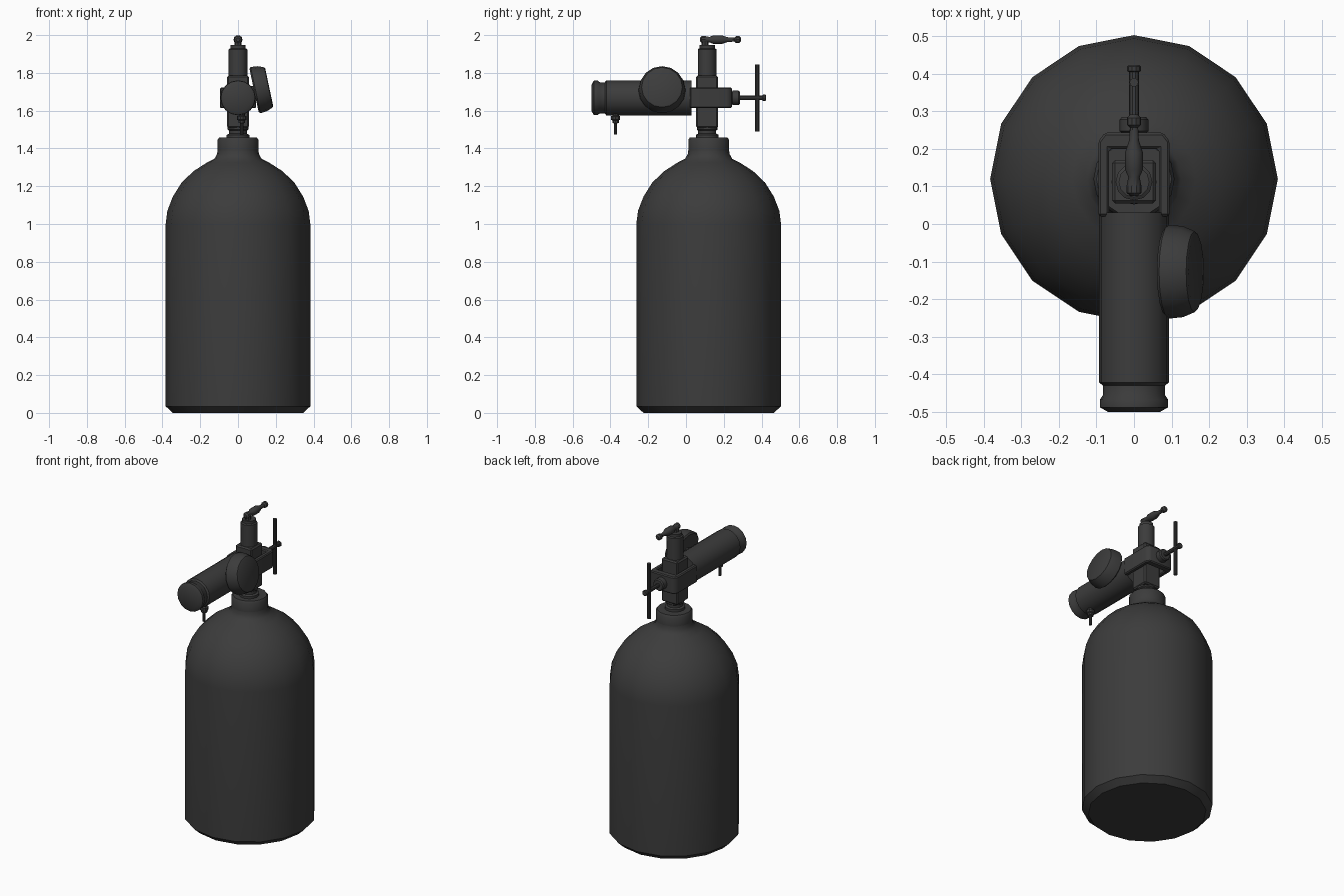
import bpy, bmesh, math
from mathutils import Vector

if "Cube" in bpy.data.objects:
    bpy.data.objects.remove(bpy.data.objects["Cube"])

dark = bpy.data.materials.new("dark_grey")
dark.diffuse_color = (0.045, 0.045, 0.045, 1)
dark.use_nodes = True
dark.node_tree.nodes["Principled BSDF"].inputs["Base Color"].default_value = dark.diffuse_color


def finish(name, bm, angle=35):
    bmesh.ops.remove_doubles(bm, verts=bm.verts, dist=1e-5)
    bmesh.ops.recalc_face_normals(bm, faces=bm.faces)
    me = bpy.data.meshes.new(name)
    bm.to_mesh(me)
    bm.free()
    ob = bpy.data.objects.new(name, me)
    bpy.context.collection.objects.link(ob)
    me.materials.append(dark)
    bpy.ops.object.select_all(action='DESELECT')
    ob.select_set(True)
    bpy.context.view_layer.objects.active = ob
    bpy.ops.object.shade_smooth_by_angle(angle=math.radians(angle))
    return ob


def lathe(name, profile, origin, axis=(0, 0, 1), sides=16, turn=0.0, angle=35):
    """Closed revolved solid from (radius, height) pairs along an axis."""
    bm = bmesh.new()
    q = Vector((0, 0, 1)).rotation_difference(Vector(axis).normalized())
    rings = []
    for r, h in profile:
        ring = []
        for i in range(sides):
            a = 2 * math.pi * (i + turn) / sides
            p = Vector((r * math.cos(a), r * math.sin(a), h))
            ring.append(bm.verts.new(q @ p + Vector(origin)))
        rings.append(ring)
    for a, b in zip(rings, rings[1:]):
        for i in range(sides):
            j = (i + 1) % sides
            bm.faces.new((a[i], a[j], b[j], b[i]))
    bm.faces.new(rings[0][::-1])
    bm.faces.new(rings[-1])
    return finish(name, bm, angle)


def prism(name, outline, z0, z1, bevel=0.0):
    """Vertical extrusion of an xy outline."""
    bm = bmesh.new()
    f = bm.faces.new([bm.verts.new((x, y, z0)) for x, y in outline])
    ext = bmesh.ops.extrude_face_region(bm, geom=[f])
    verts = [v for v in ext["geom"] if isinstance(v, bmesh.types.BMVert)]
    bmesh.ops.translate(bm, verts=verts, vec=(0, 0, z1 - z0))
    if bevel:
        bmesh.ops.recalc_face_normals(bm, faces=bm.faces)
        bmesh.ops.bevel(bm, geom=bm.edges[:], offset=bevel, segments=1, affect='EDGES')
    return finish(name, bm, 30)


AX = (0, 0.12, 0)     # tank axis
VY = 0.112            # valve centre in y
ZC = 1.668            # height of the horizontal regulator axis

# Tank with chamfered foot, domed shoulder and neck
lathe("tank", [(0.345, 0), (0.383, 0.035), (0.383, 1.0), (0.374, 1.07), (0.345, 1.145),
               (0.298, 1.22), (0.235, 1.28), (0.165, 1.325), (0.125, 1.345),
               (0.111, 1.37), (0.108, 1.39)], AX)
lathe("tank_neck", [(0.108, 1.385), (0.108, 1.445), (0.1, 1.457)], AX)

# Valve base, body and upper stem
lathe("valve_collar", [(0.06, 1.45), (0.06, 1.472), (0.048, 1.478), (0.048, 1.495),
                       (0.055, 1.5), (0.055, 1.515)], (0, VY, 0))
s = 0.058
prism("valve_body", [(-s, VY - s), (s, VY - s), (s, VY + s), (-s, VY + s)], 1.508, 1.785, 0.008)
lathe("valve_stem", [(0.049, 1.78), (0.049, 1.925), (0.041, 1.93), (0.041, 1.947)],
      (0, VY, 0), sides=12)

# Lever on top
lathe("lever_post", [(0.018, 1.945), (0.018, 1.975)], (0, 0.1, 0), sides=8)
lathe("lever", [(0.01, 0.075), (0.02, 0.083), (0.02, 0.1), (0.015, 0.125), (0.024, 0.145),
                (0.024, 0.19), (0.013, 0.222), (0.011, 0.257), (0.019, 0.264),
                (0.019, 0.282), (0.01, 0.291)], (0, 0, 1.976), (0, 1, 0), sides=10)

# U-shaped yoke around the valve body
prism("yoke", [(-0.095, 0.02), (-0.095, 0.22), (-0.078, 0.243), (0.078, 0.243),
               (0.095, 0.22), (0.095, 0.02), (0.066, 0.02), (0.066, 0.2),
               (-0.066, 0.2), (-0.066, 0.02)], ZC - 0.055, ZC + 0.055, 0.006)

# Clamping screw with vertical cross bar
lathe("screw_nut", [(0.02, 0.235), (0.038, 0.247), (0.038, 0.278), (0.032, 0.285)],
      (0, 0, ZC), (0, 1, 0), sides=12)
lathe("screw", [(0.013, 0.16), (0.013, 0.405), (0.018, 0.407), (0.018, 0.42), (0.014, 0.424)],
      (0, 0, ZC), (0, 1, 0), sides=10)
lathe("cross_bar", [(0.012, 1.49), (0.012, 1.845)], (0, 0.377, 0), sides=10)

# Regulator barrel and end cap
lathe("regulator_barrel", [(0.083, -0.43), (0.093, -0.422), (0.093, 0.03)],
      (0, 0, ZC), (0, 1, 0))
lathe("regulator_cap", [(0.07, -0.5), (0.091, -0.488), (0.091, -0.468), (0.082, -0.455),
                        (0.082, -0.42)], (0, 0, ZC), (0, 1, 0))

# Tilted pressure gauge on the right side
tilt = math.radians(12)
axis = (math.cos(tilt), 0, math.sin(tilt))
lathe("gauge", [(0.116, -0.042), (0.125, -0.034), (0.121, 0.005), (0.108, 0.036), (0.1, 0.04)],
      (0.126, -0.127, 1.716), axis)
lathe("gauge_stem", [(0.025, -0.1), (0.025, -0.03)], (0.126, -0.127, 1.716), axis, sides=10)

# Hose fitting below the barrel
lathe("fitting", [(0.009, 1.475), (0.009, 1.533), (0.018, 1.535), (0.018, 1.548),
                  (0.025, 1.552), (0.025, 1.57), (0.016, 1.574), (0.016, 1.6)],
      (0.02, -0.373, 0), sides=10)
